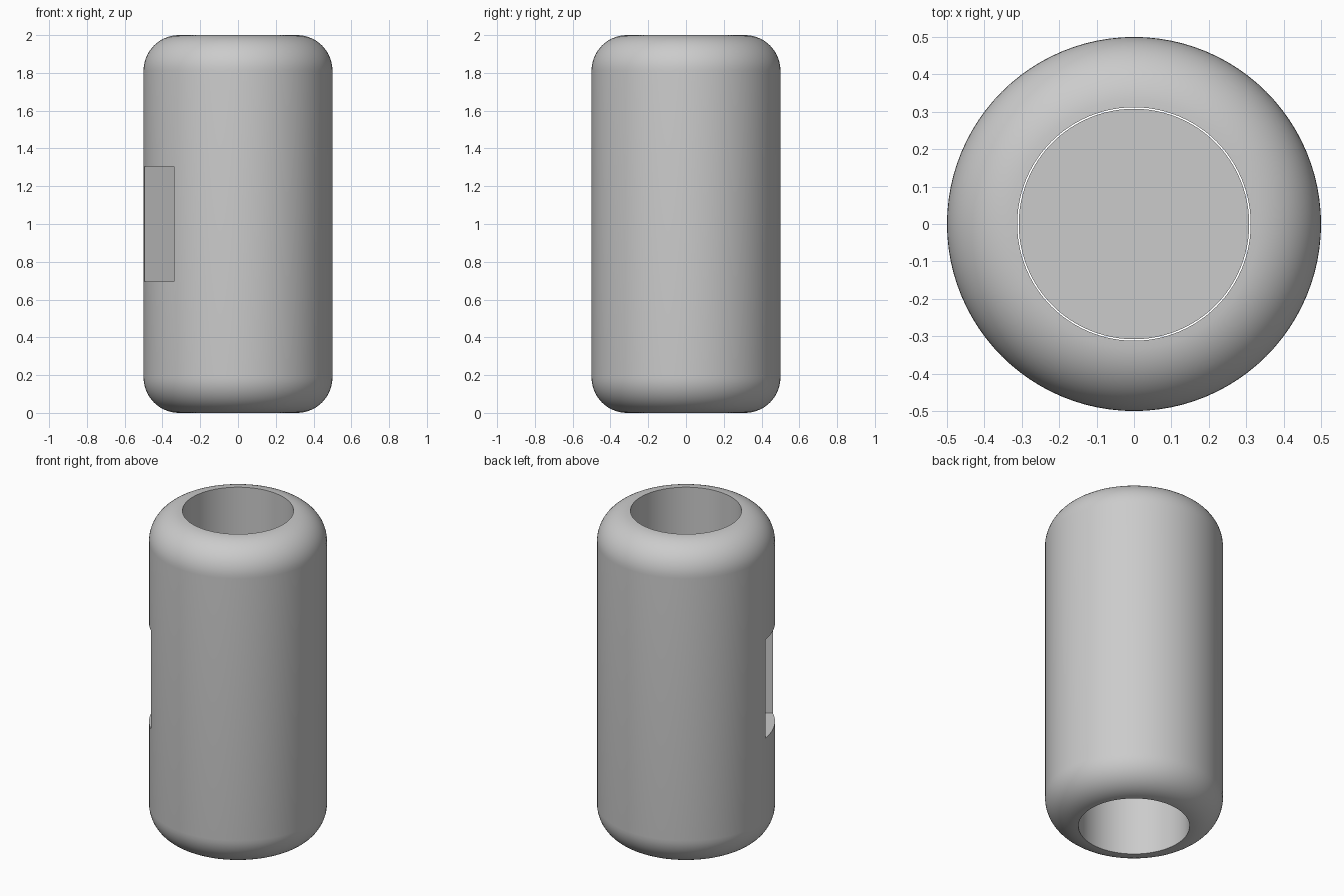
import bpy, bmesh, math
from mathutils import Matrix

if "Cube" in bpy.data.objects:
    bpy.data.objects.remove(bpy.data.objects["Cube"], do_unlink=True)

SEGMENTS = 96
OUTER, BORE, HEIGHT = 0.5, 0.312, 2.0
FILLET = OUTER - BORE

grey = bpy.data.materials.new("plain grey")
grey.use_nodes = True
colour = (0.6, 0.6, 0.6, 1)
grey.diffuse_color = colour
grey.node_tree.nodes["Principled BSDF"].inputs["Base Color"].default_value = colour


def add_object(name, bm):
    bmesh.ops.recalc_face_normals(bm, faces=bm.faces)
    mesh = bpy.data.meshes.new(name)
    bm.to_mesh(mesh)
    bm.free()
    mesh.materials.append(grey)
    obj = bpy.data.objects.new(name, mesh)
    bpy.context.collection.objects.link(obj)
    return obj


def lathe(name, profile):
    """Spin a closed (radius, height) profile around the z axis."""
    bm = bmesh.new()
    verts = [bm.verts.new((r, 0, z)) for r, z in profile]
    edges = [bm.edges.new((a, b)) for a, b in zip(verts, verts[1:] + verts[:1])]
    bmesh.ops.spin(bm, geom=verts + edges, axis=(0, 0, 1), cent=(0, 0, 0),
                   angle=math.tau, steps=SEGMENTS, use_duplicate=False)
    bmesh.ops.remove_doubles(bm, verts=bm.verts, dist=1e-5)
    return add_object(name, bm)


def smooth(obj):
    bpy.ops.object.select_all(action="DESELECT")
    obj.select_set(True)
    bpy.context.view_layer.objects.active = obj
    bpy.ops.object.shade_smooth_by_angle(angle=math.radians(35))


# Shell: thick tube with fully rounded ends
steps = 14
arc = [(BORE + FILLET * math.sin(a), FILLET * (1 - math.cos(a)))
       for a in (math.pi / 2 * i / steps for i in range(steps + 1))]
profile = arc + [(r, HEIGHT - z) for r, z in reversed(arc)]
shell = lathe("shell", profile)

# Window: rectangular opening through one side of the shell wall
bm = bmesh.new()
bmesh.ops.create_cube(bm, size=1)
turn = Matrix.Rotation(math.radians(180 + 27.7), 4, "Z")
place = Matrix.Translation((0.45, 0, HEIGHT / 2))
bmesh.ops.transform(bm, verts=bm.verts,
                    matrix=turn @ place @ Matrix.Diagonal((0.4, 0.336, 0.61, 1)))
cutter = add_object("window_cutter", bm)
cutter.hide_render = True
cutter.hide_set(True)
cut = shell.modifiers.new("window", "BOOLEAN")
cut.operation = "DIFFERENCE"
cut.solver = "EXACT"
cut.object = cutter

# Apply the cut and drop the cutter
bpy.context.view_layer.objects.active = shell
bpy.ops.object.modifier_apply(modifier=cut.name)
bpy.data.objects.remove(cutter, do_unlink=True)
smooth(shell)

# Core: solid cylinder held inside the bore
bm = bmesh.new()
bmesh.ops.create_cone(bm, cap_ends=True, segments=SEGMENTS, radius1=0.308,
                      radius2=0.308, depth=1.0,
                      matrix=Matrix.Translation((0, 0, HEIGHT / 2)))
smooth(add_object("core", bm))
